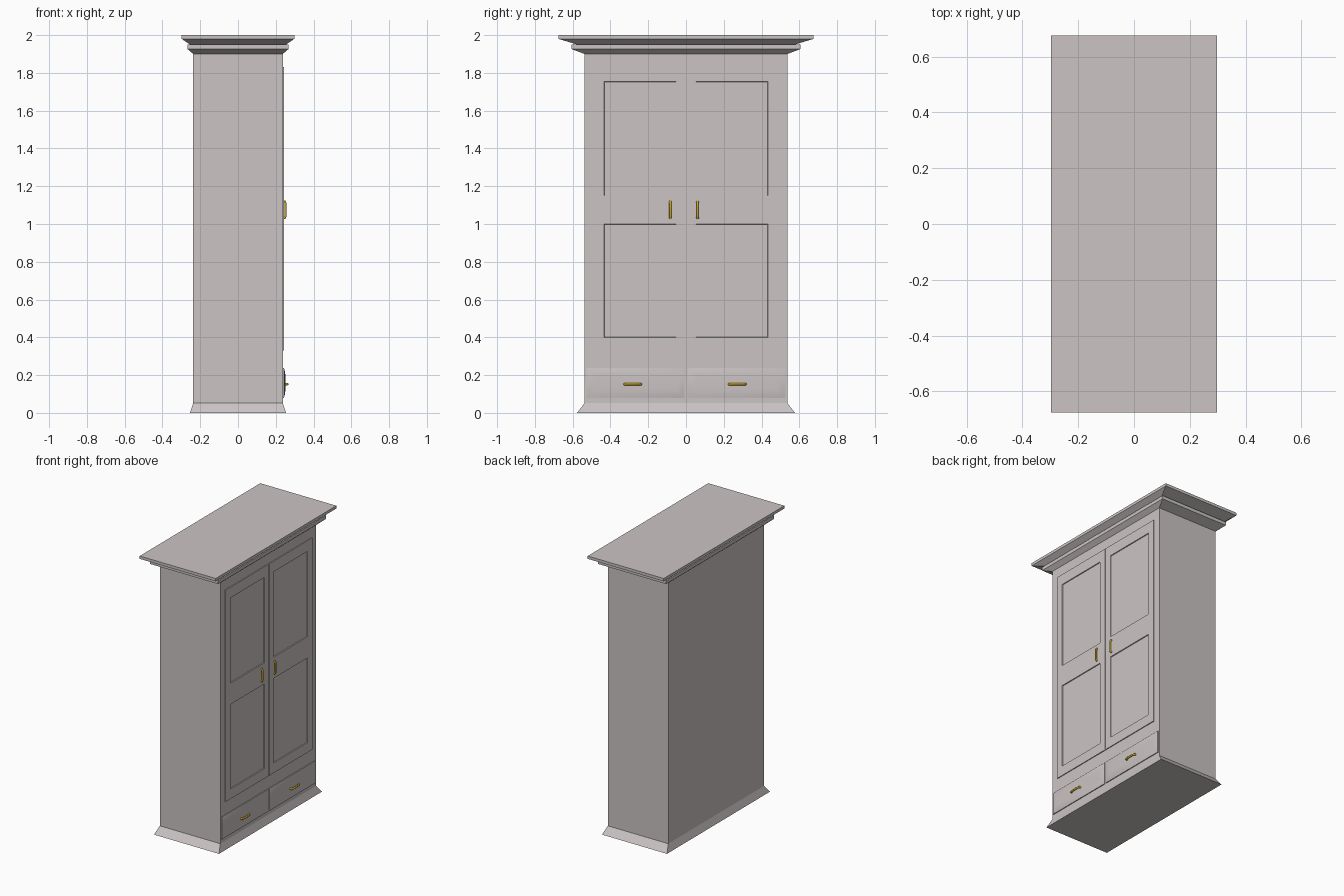
import bpy, bmesh
from mathutils import Vector

cube = bpy.data.objects.get("Cube")
if cube:
    bpy.data.objects.remove(cube, do_unlink=True)


def material(name, color):
    m = bpy.data.materials.new(name)
    m.use_nodes = True
    m.diffuse_color = color
    m.node_tree.nodes["Principled BSDF"].inputs["Base Color"].default_value = color
    return m


PAINT = material("pale warm grey paint", (0.60, 0.55, 0.55, 1))
BRASS = material("brass", (0.62, 0.40, 0.01, 1))


def finish(bm, name, mat, smooth=None):
    bmesh.ops.recalc_face_normals(bm, faces=bm.faces)
    mesh = bpy.data.meshes.new(name)
    bm.to_mesh(mesh)
    bm.free()
    mesh.materials.append(mat)
    obj = bpy.data.objects.new(name, mesh)
    bpy.context.collection.objects.link(obj)
    if smooth:
        bpy.ops.object.select_all(action='DESELECT')
        obj.select_set(True)
        bpy.context.view_layer.objects.active = obj
        bpy.ops.object.shade_smooth_by_angle(angle=smooth)
    return obj


def loft(bm, rings):
    """Skin a stack of closed rings and cap both ends."""
    loops = [[bm.verts.new(p) for p in ring] for ring in rings]
    for a, b in zip(loops, loops[1:]):
        for i in range(len(a)):
            j = (i + 1) % len(a)
            bm.faces.new((a[i], a[j], b[j], b[i]))
    bm.faces.new(loops[0])
    bm.faces.new(loops[-1])


HX, HY = 0.237, 0.537      # half depth and half width of the carcass


def tier(name, profile):
    """Rectangular block whose footprint scales along (scale, height) steps."""
    bm = bmesh.new()
    loft(bm, [[(sx * HX * s, sy * HY * s, z)
               for sx, sy in ((-1, -1), (1, -1), (1, 1), (-1, 1))]
              for s, z in profile])
    return finish(bm, name, PAINT)


# Carcass, skirting base and two-step cornice
tier("carcass", [(1, 0.05), (1, 1.905)])
tier("base_skirting", [(1.074, 0), (1, 0.052)])
tier("cornice_lower", [(1, 1.90), (1.128, 1.926), (1.128, 1.95)])
tier("cornice_upper", [(1.06, 1.948), (1.257, 1.98), (1.257, 2.0)])


def door(name, side):
    """Framed door with two recessed panels."""
    ys = [side * y for y in (0.003, 0.052, 0.433, 0.485)]
    zs = (0.33, 0.40, 1.0, 1.15, 1.755, 1.83)
    bm = bmesh.new()
    grid = [[bm.verts.new((0.243, y, z)) for z in zs] for y in ys]
    panels = []
    for i in range(3):
        for j in range(5):
            quad = [grid[i][j], grid[i + 1][j], grid[i + 1][j + 1], grid[i][j + 1]]
            face = bm.faces.new(quad if side > 0 else quad[::-1])
            if i == 1 and j in (1, 3):
                panels.append(face)
    # Outer edge returns to the carcass
    rim = [e for e in bm.edges if e.is_boundary]
    new = bmesh.ops.extrude_edge_only(bm, edges=rim)["geom"]
    for v in new:
        if isinstance(v, bmesh.types.BMVert):
            v.co.x = 0.232
    # Sink the panels
    bm.normal_update()
    bmesh.ops.inset_individual(bm, faces=panels, thickness=0.002, use_even_offset=True)
    for f in panels:
        for v in f.verts:
            v.co.x = 0.2375
    finish(bm, name, PAINT)


def drawer(name, side):
    """Drawer front with a softly pillowed face."""
    y0, y1, z0, z1 = 0.008, 0.527, 0.08, 0.238
    bm = bmesh.new()
    rings = []
    for d, x in ((0, 0.232), (0, 0.243), (0.015, 0.2475), (0.03, 0.25), (0.05, 0.251)):
        rings.append([(x, side * y, z) for y, z in
                      ((y0 + d, z0 + d), (y1 - d, z0 + d), (y1 - d, z1 - d), (y0 + d, z1 - d))])
    loft(bm, rings)
    finish(bm, name, PAINT, smooth=0.7)


def handle(name, centre, along, reach):
    """Bow handle: round bar on two posts, with a small collar at each foot."""
    centre, along, out = Vector(centre), Vector(along), Vector((1, 0, 0))
    across = along.cross(out)
    half = 0.042
    bar = 0.006
    path = [(-half, 0), (-half, reach * 0.6), (-half * 0.85, reach),
            (half * 0.85, reach), (half, reach * 0.6), (half, 0)]
    pts = [centre + along * a + out * b for a, b in path]
    bm = bmesh.new()
    rings = []
    from math import cos, sin, tau
    for i, p in enumerate(pts):
        t = (pts[min(i + 1, len(pts) - 1)] - pts[max(i - 1, 0)]).normalized()
        n = across.cross(t)
        r = bar * (1.25 if i in (0, 1, 4, 5) else 1)
        rings.append([p + across * r * cos(tau * k / 10) + n * r * sin(tau * k / 10)
                      for k in range(10)])
    loft(bm, rings)
    finish(bm, name, BRASS, smooth=0.8)


# Doors, drawers and their handles
for label, side in (("right", 1), ("left", -1)):
    door(label + "_door", side)
    drawer(label + "_drawer", side)
    handle(label + "_door_handle", (0.240, side * 0.072 - 0.011, 1.075), (0, 0, 1), 0.011)
    handle(label + "_drawer_handle", (0.248, side * 0.277 - 0.005, 0.152), (0, 1, 0), 0.014)
